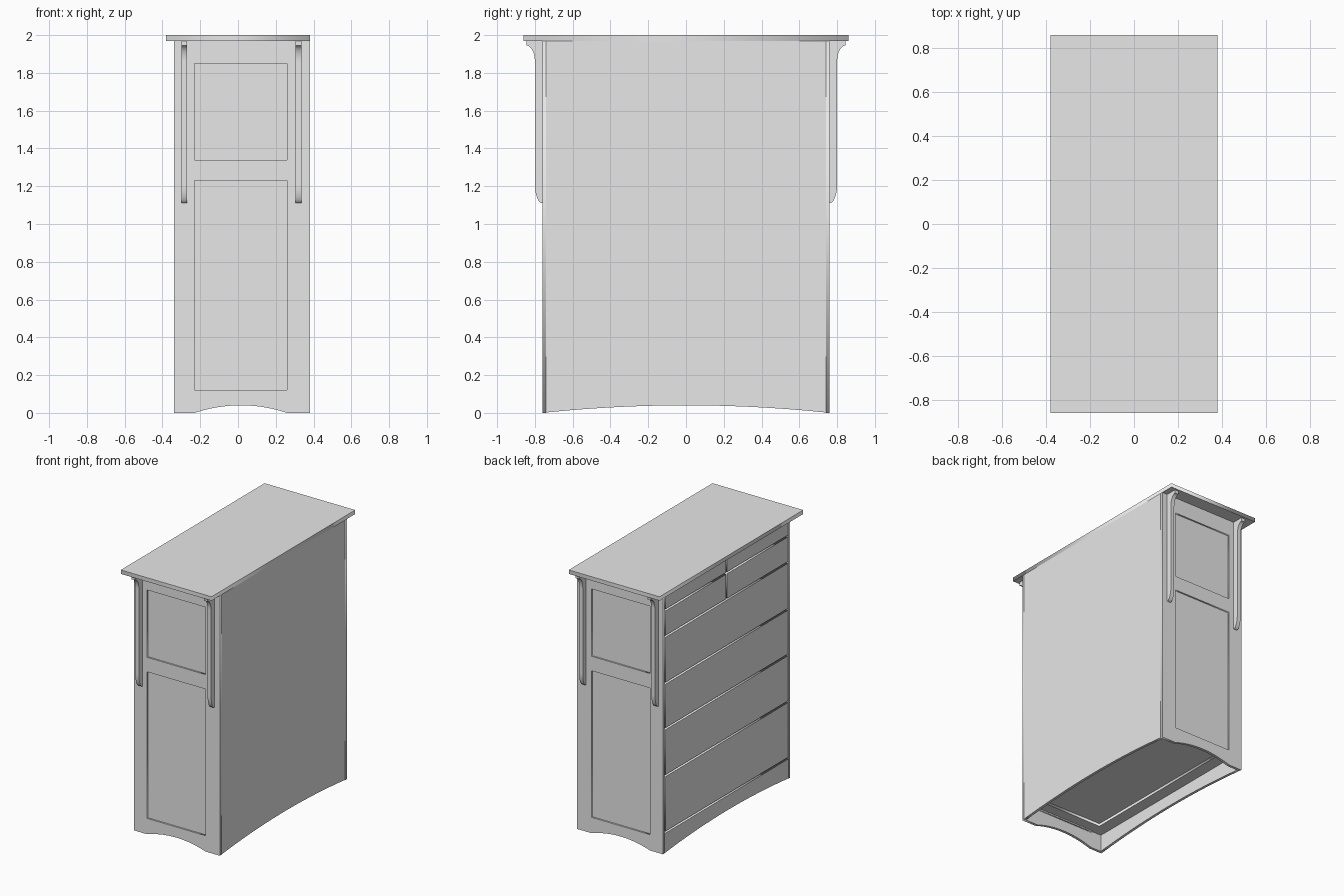
import bpy
import math
from mathutils import Matrix, Vector

cube = bpy.data.objects.get("Cube")
if cube:
    bpy.data.objects.remove(cube, do_unlink=True)

grey = bpy.data.materials.new("plain grey")
grey.use_nodes = True
grey.diffuse_color = (0.8, 0.8, 0.8, 1)
grey.node_tree.nodes["Principled BSDF"].inputs["Base Color"].default_value = (0.8, 0.8, 0.8, 1)

# Main dimensions
LEFT, RIGHT, HALF = -0.34, 0.38, 0.76
TOP, WALL, FLOOR, ARCH = 1.97, 0.02, 0.15, 0.04
INNER = HALF - WALL
AXES = {  # local x, y, z directions of each drawing plane
    "xy": ((1, 0, 0), (0, 1, 0), (0, 0, 1)),
    "xz": ((1, 0, 0), (0, 0, 1), (0, -1, 0)),
    "yz": ((0, 1, 0), (0, 0, 1), (1, 0, 0)),
}


def slab(name, plane, loops, low, high):
    """Extrude a filled outline (with optional holes) between two depths."""
    curve = bpy.data.curves.new(name, "CURVE")
    curve.dimensions = "2D"
    curve.fill_mode = "BOTH"
    curve.extrude = (high - low) / 2
    for loop in loops:
        spline = curve.splines.new("POLY")
        spline.points.add(len(loop) - 1)
        for point, (u, v) in zip(spline.points, loop):
            point.co = (u, v, 0, 1)
        spline.use_cyclic_u = True
    helper = bpy.data.objects.new(name, curve)
    bpy.context.collection.objects.link(helper)
    bpy.context.view_layer.update()
    graph = bpy.context.evaluated_depsgraph_get()
    mesh = bpy.data.meshes.new_from_object(helper.evaluated_get(graph))
    bpy.data.objects.remove(helper, do_unlink=True)
    axes = [Vector(a) for a in AXES[plane]]
    turn = Matrix(axes).transposed().to_4x4()
    normal = Vector([abs(c) for c in axes[2]])
    mesh.transform(Matrix.Translation(normal * (low + high) / 2) @ turn)
    mesh.materials.clear()
    mesh.materials.append(grey)
    obj = bpy.data.objects.new(name, mesh)
    bpy.context.collection.objects.link(obj)
    # Weld the caps to the rim
    weld = obj.modifiers.new("weld", "WELD")
    weld.merge_threshold = 0.0002
    bpy.context.view_layer.objects.active = obj
    with bpy.context.temp_override(object=obj, active_object=obj):
        bpy.ops.object.modifier_apply(modifier="weld")
    return obj


def rect(u0, u1, v0, v1):
    return [(u0, v0), (u1, v0), (u1, v1), (u0, v1)]


def arch(start, end, half, centre, steps=24):
    """Points of a shallow arch peaking at the centre."""
    points = []
    for i in range(steps + 1):
        u = start + (end - start) * i / steps
        points.append((u, ARCH * (1 - ((u - centre) / half) ** 2)))
    return points


# Table top
slab("top_board", "xy", [rect(-0.38, 0.38, -0.86, 0.86)], TOP, 2.0)

# Arched end walls with two recessed panels each
P0, P1 = -0.23, 0.26
outline = [(LEFT, 0)] + arch(P0, P1, (P1 - P0) / 2, (P0 + P1) / 2)
outline += [(RIGHT, 0), (RIGHT, TOP), (LEFT, TOP)]
openings = [rect(P0, P1, 0.12, 1.23), rect(P0, P1, 1.34, 1.85)]

# Corbel profile: cove at the top, rounded foot
profile = [(0.76, TOP), (0.845, TOP)]
for i in range(13):
    t = math.radians(90 - 7.5 * i)
    profile.append((0.845 - 0.045 * math.cos(t), 1.86 + 0.085 * math.sin(t)))
for i in range(13):
    t = math.radians(7.5 * i)
    profile.append((0.76 + 0.04 * math.cos(t), 1.21 - 0.1 * math.sin(t)))

corbels = []
for side, sign in (("front", -1), ("back", 1)):
    low, high = sorted((sign * INNER, sign * HALF))
    slab(side + "_end_frame", "xz", [outline] + openings, low, high)
    low, high = sorted((sign * (INNER - 0.01), sign * (HALF - 0.012)))
    slab(side + "_end_panels", "xz", [rect(P0 - 0.01, P1 + 0.01, FLOOR, 1.86)], low, high)
    slab(side + "_lower_panel_edge", "xz", [rect(P0, P1, 0.12, FLOOR)], low, high)
    for hand, x in (("right", -0.285), ("left", 0.32)):
        loop = [(sign * y, z) for y, z in profile]
        corbels.append(slab(f"{side}_{hand}_corbel", "yz", [loop], x - 0.015, x + 0.015))

# Plain long wall with arched lower edge
long_arch = arch(-INNER, INNER, HALF, 0)
slab("plain_wall", "yz", [long_arch + [(INNER, TOP), (-INNER, TOP)]], RIGHT - WALL, RIGHT)

# Drawer side: arched base rail, carcass behind, base frame below
BACK = LEFT + WALL
slab("base_rail", "yz", [long_arch + [(INNER, FLOOR), (-INNER, FLOOR)]], LEFT, BACK)
slab("carcass", "xy", [rect(BACK, RIGHT - WALL, -INNER, INNER)], FLOOR, TOP)
slab("base_frame", "xy",
     [rect(BACK, RIGHT - WALL, -INNER, INNER),
      rect(BACK + 0.09, RIGHT - WALL - 0.09, -INNER + 0.09, INNER - 0.09)],
     FLOOR - 0.02, FLOOR)

# Drawer fronts separated by narrow gaps
GAP = 0.007
levels = [0.157, 0.585, 0.94, 1.285, 1.64, 1.84, TOP]
for row in range(len(levels) - 1):
    splits = [-INNER, INNER] if row < 4 else [-INNER, 0, INNER]
    for col in range(len(splits) - 1):
        shape = rect(splits[col] + GAP, splits[col + 1] - GAP,
                     levels[row] + GAP, levels[row + 1] - GAP)
        slab(f"drawer_front_{row + 1}_{col + 1}", "yz", [shape], LEFT, BACK)

# Smooth the corbel curves, keeping their edges sharp
bpy.ops.object.select_all(action="DESELECT")
for obj in corbels:
    obj.select_set(True)
bpy.context.view_layer.objects.active = corbels[0]
bpy.ops.object.shade_smooth_by_angle(angle=math.radians(35))
